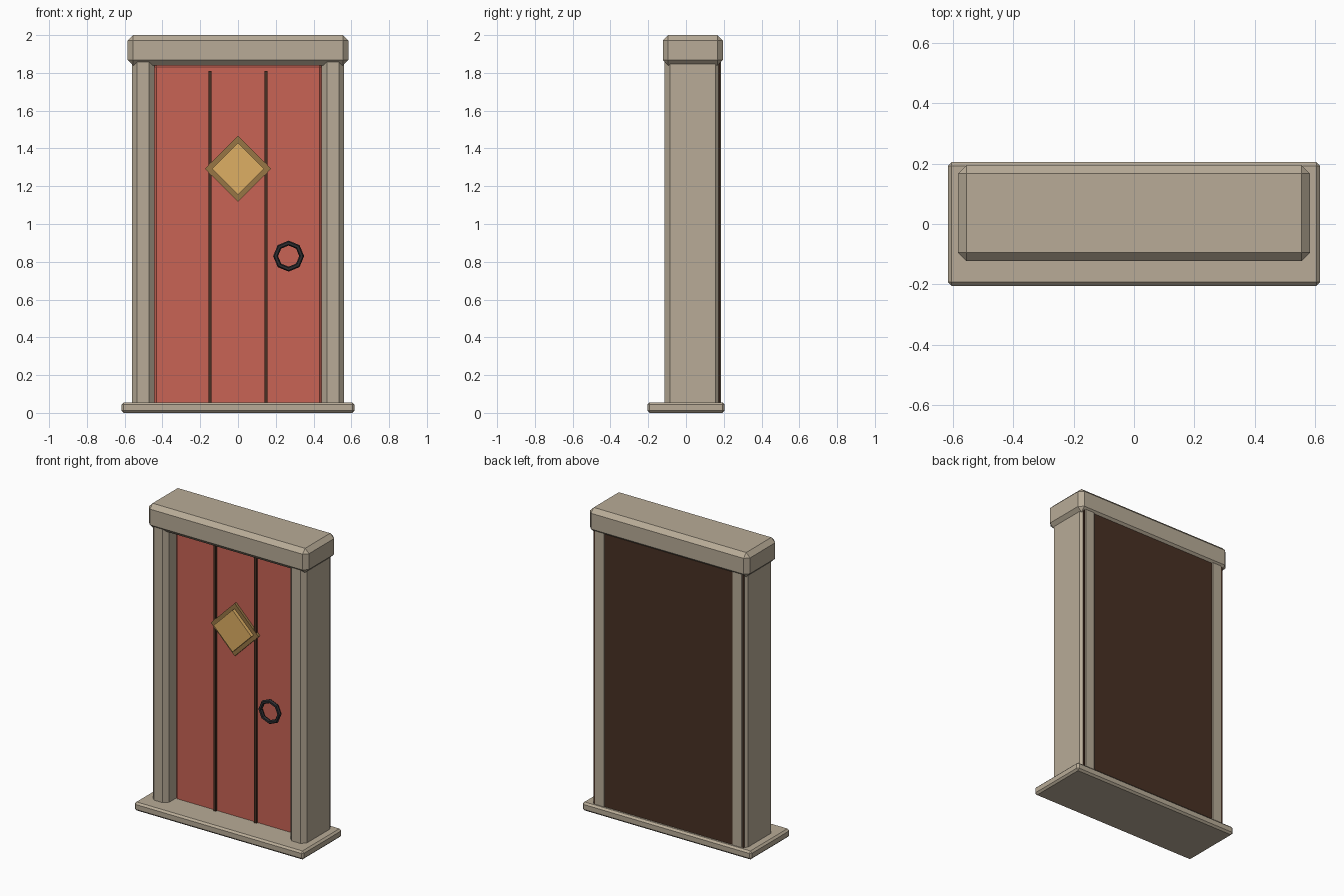
import bpy, math

if "Cube" in bpy.data.objects:
    bpy.data.objects.remove(bpy.data.objects["Cube"])

def mat(name, r, g, b):
    m = bpy.data.materials.new(name)
    m.diffuse_color = (r, g, b, 1)
    m.use_nodes = True
    m.node_tree.nodes["Principled BSDF"].inputs["Base Color"].default_value = m.diffuse_color
    return m

STONE = mat("stone", .48, .41, .31)
RED = mat("red_paint", .58, .127, .09)
BROWN = mat("dark_wood", .065, .03, .017)
GOLD = mat("amber_glass", .73, .43, .127)
BRONZE = mat("bronze", .31, .18, .06)
IRON = mat("iron", .026, .026, .03)

def box(name, lo, hi, material, bevel=0, tilt=0):
    """Box between two corners, optional chamfer and rotation about y."""
    bpy.ops.mesh.primitive_cube_add(size=1, location=[(a + b) / 2 for a, b in zip(lo, hi)])
    o = bpy.context.object
    o.name = name
    o.scale = [b - a for a, b in zip(lo, hi)]
    bpy.ops.object.transform_apply(location=False, rotation=False, scale=True)
    o.rotation_euler.y = tilt
    o.data.materials.append(material)
    if bevel:
        m = o.modifiers.new("chamfer", 'BEVEL')
        m.width, m.segments = bevel, 1
    return o

# Stone surround
box("sill", (-.617, -.205, 0), (.617, .205, .056), STONE, .012)
box("lintel", (-.584, -.123, 1.84), (.584, .195, 2), STONE, .028)
for side, s in (("left", -1), ("right", 1)):
    x0, x1 = sorted((s * .442, s * .562))
    box(side + "_post", (x0, -.113, .005), (x1, .185, 1.9), STONE, .028)

# Door leaf and backing board
box("door", (-.447, -.018, .005), (.447, .12, 1.845), RED, .015)
box("back_board", (-.548, .1, .005), (.548, .181, 1.9), BROWN)

# Plank seams
for side, s in (("left", -1), ("right", 1)):
    box(side + "_seam", (s * .148 - .008, -.032, .03), (s * .148 + .008, 0, 1.81), BROWN)

# Diamond window: frame and raised pane
def diamond(name, half_diag, y0, y1, material):
    h = half_diag / math.sqrt(2)
    box(name, (-h, y0, 1.292 - h), (h, y1, 1.292 + h), material, tilt=math.pi / 4)

diamond("window_frame", .174, -.035, 0, BRONZE)
diamond("window_pane", .138, -.058, 0, GOLD)

# Ring handle
bpy.ops.mesh.primitive_torus_add(major_segments=8, minor_segments=6, major_radius=.069,
                                 minor_radius=.013, location=(.268, -.05, .83),
                                 rotation=(math.pi / 2, 0, 0))
ring = bpy.context.object
ring.name = "ring_handle"
ring.data.materials.append(IRON)
